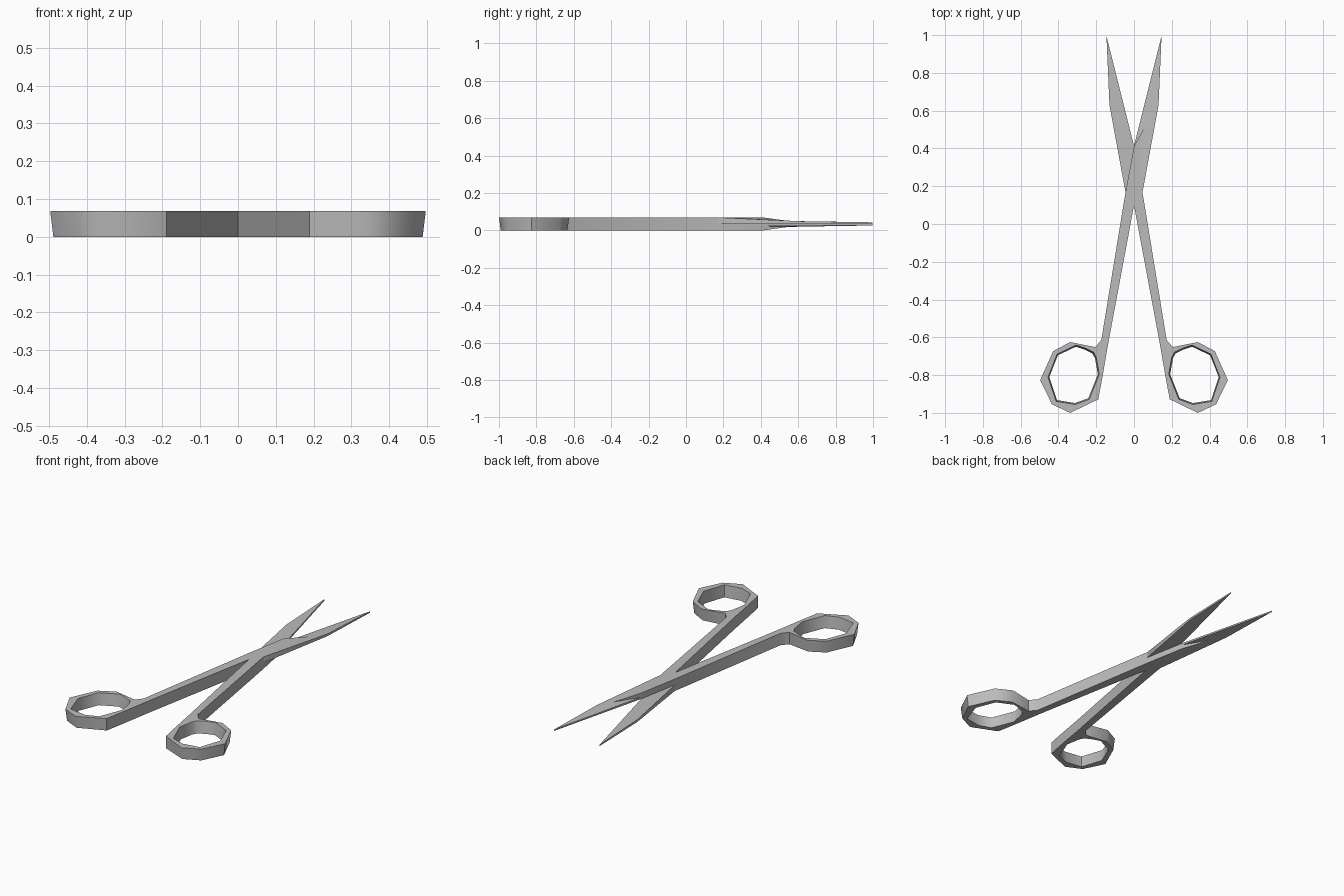
import bpy, bmesh, math

cube = bpy.data.objects.get("Cube")
if cube:
    bpy.data.objects.remove(cube, do_unlink=True)

HEIGHT, MID, THIN = 0.069, 0.035, 0.046

steel = bpy.data.materials.new("brushed_steel")
steel.use_nodes = True
steel.diffuse_color = (0.5, 0.5, 0.5, 1)
steel.node_tree.nodes["Principled BSDF"].inputs["Base Color"].default_value = (0.5, 0.5, 0.5, 1)

# Plan of the finger loop: paired outer and inner outlines
OUTER = [(-.497, -.827), (-.428, -.673), (-.338, -.625), (-.205, -.652), (-.173, -.614),
         (-.136, -.63), (-.168, -.816), (-.189, -.928), (-.338, -1.0), (-.434, -.955)]
INNER = [(-.455, -.811), (-.407, -.689), (-.306, -.641), (-.258, -.657), (-.215, -.678),
         (-.2, -.705), (-.184, -.795), (-.237, -.928), (-.311, -.955), (-.412, -.939)]
SHANK_END = [(-.045, .168), (.003, .114)]
CENTRE = (-.33, -.81)


def finish(bm, name):
    bmesh.ops.recalc_face_normals(bm, faces=bm.faces)
    mesh = bpy.data.meshes.new(name)
    bm.to_mesh(mesh)
    bm.free()
    mesh.materials.append(steel)
    ob = bpy.data.objects.new(name, mesh)
    bpy.context.collection.objects.link(ob)
    bpy.ops.object.select_all(action='DESELECT')
    ob.select_set(True)
    bpy.context.view_layer.objects.active = ob
    bpy.ops.object.shade_smooth_by_angle(angle=math.radians(50))


def shrink(p, k=0.95):
    return tuple(c + (v - c) * k for v, c in zip(p, CENTRE))


def make_handle(name, side):
    """Finger loop with the straight shank growing from one of its edges."""
    bm = bmesh.new()

    def layer(pts, z):
        return [bm.verts.new((x * side, y, z)) for x, y in pts]

    low_outer = [shrink(p) if p[0] < -.3 else p for p in OUTER]
    ot, it = layer(OUTER, HEIGHT), layer(INNER, HEIGHT)
    ob, ib = layer(low_outer, 0), layer([shrink(p) for p in INNER], 0)
    et, eb = layer(SHANK_END, HEIGHT), layer(SHANK_END, 0)
    n = len(OUTER)
    for i in range(n):
        j = (i + 1) % n
        bm.faces.new((ot[i], ot[j], it[j], it[i]))
        bm.faces.new((ob[i], ob[j], ib[j], ib[i]))
        bm.faces.new((it[i], it[j], ib[j], ib[i]))
        if i != 4:
            bm.faces.new((ot[i], ot[j], ob[j], ob[i]))
    # shank
    top = [ot[4], ot[5], et[1], et[0]]
    bottom = [ob[4], ob[5], eb[1], eb[0]]
    bm.faces.new(top)
    bm.faces.new(bottom)
    for i in (1, 2, 3):
        j = (i + 1) % 4
        bm.faces.new((top[i], top[j], bottom[j], bottom[i]))
    finish(bm, name)


def make_blade(name, side, flip):
    """Half-thickness pivot plate that steps down into a thin pointed blade."""
    bm = bmesh.new()

    def vert(x, y, z):
        return bm.verts.new((x * side, y, HEIGHT - z if flip else z))

    plan = dict(left=(-.045, .168), heel=(.003, .114), right=(.045, .168),
                outer=(.13, .63), tip=(.146, .997), inner=(0, .412))
    tops = dict(left=HEIGHT, heel=HEIGHT, right=HEIGHT, outer=THIN + .002,
                tip=THIN - .003, inner=HEIGHT)
    t = {k: vert(*p, tops[k]) for k, p in plan.items()}
    b = {k: vert(*p, MID) for k, p in plan.items()}
    step = vert(*plan["inner"], THIN)
    ridge = vert(.077, .55, THIN + .004)
    bm.faces.new([b[k] for k in plan])
    bm.faces.new((t["left"], t["heel"], t["right"], t["inner"]))
    bm.faces.new((t["right"], t["outer"], ridge))
    bm.faces.new((t["right"], ridge, t["inner"]))
    bm.faces.new((t["inner"], ridge, step))
    bm.faces.new((step, ridge, t["tip"]))
    bm.faces.new((ridge, t["outer"], t["tip"]))
    for p, q in (("left", "heel"), ("heel", "right"), ("right", "outer"), ("outer", "tip")):
        bm.faces.new((t[p], t[q], b[q], b[p]))
    bm.faces.new((t["tip"], step, b["inner"], b["tip"]))
    bm.faces.new((t["inner"], t["left"], b["left"], b["inner"], step))
    finish(bm, name)


# The two crossing halves
make_handle("right_handle", 1)
make_blade("upper_blade", 1, False)
make_handle("left_handle", -1)
make_blade("lower_blade", -1, True)
